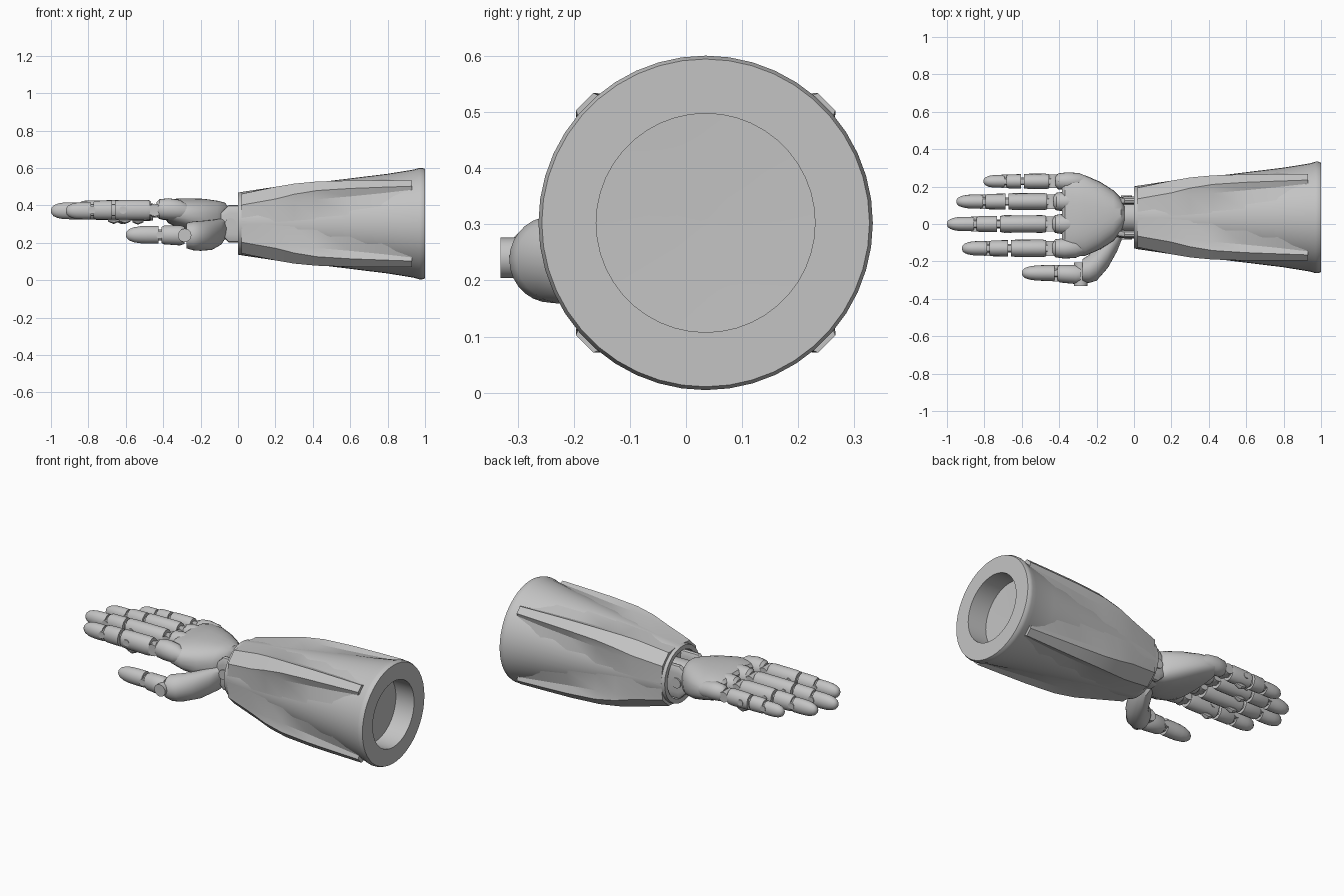
import bpy, bmesh, math
from mathutils import Matrix

grey = bpy.data.materials.new("light_grey")
grey.diffuse_color = (0.55, 0.55, 0.55, 1)
CY, CZ = 0.035, 0.3025   # forearm axis


def loft(name, rings, angle=35):
    """Closed skin through rings of equal point count."""
    bm = bmesh.new()
    loops = [[bm.verts.new(p) for p in ring] for ring in rings]
    n = len(loops[0])
    for a, b in zip(loops, loops[1:]):
        for i in range(n):
            j = (i + 1) % n
            bm.faces.new((a[i], a[j], b[j], b[i]))
    bm.faces.new(loops[0])
    bm.faces.new(loops[-1])
    bmesh.ops.recalc_face_normals(bm, faces=bm.faces)
    return finish(name, bm, angle)


def finish(name, bm, angle=35):
    mesh = bpy.data.meshes.new(name)
    bm.to_mesh(mesh)
    bm.free()
    mesh.materials.append(grey)
    ob = bpy.data.objects.new(name, mesh)
    bpy.context.collection.objects.link(ob)
    bpy.ops.object.select_all(action='DESELECT')
    ob.select_set(True)
    bpy.context.view_layer.objects.active = ob
    bpy.ops.object.shade_smooth_by_angle(angle=math.radians(angle))
    return ob


def tube(name, stations, n=24, power=1.0):
    """Stations along x: (x, y, z, half width, half height)."""
    def sp(v):
        return math.copysign(abs(v) ** power, v)
    rings = []
    for x, y, z, ry, rz in stations:
        rings.append([(x, y + ry * sp(math.cos(t)), z + rz * sp(math.sin(t)))
                      for t in (2 * math.pi * i / n for i in range(n))])
    return loft(name, rings)


def pin(name, x, y, z, r, length, axis='Y'):
    bm = bmesh.new()
    rot = Matrix.Rotation(math.pi / 2, 4, 'X' if axis == 'Y' else 'Y')
    bmesh.ops.create_cone(bm, cap_ends=True, segments=16, radius1=r, radius2=r,
                          depth=length, matrix=Matrix.Translation((x, y, z)) @ rot)
    return finish(name, bm)


def core_r(x):
    return 0.168 + 0.123 * x


# Forearm core with wrist recess and rear socket
profile = [(0.06, 0.01), (0.06, 0.135), (0, 0.14), (0, 0.166), (0.2, core_r(.2)),
           (0.5, core_r(.5)), (0.8, core_r(.8)), (0.94, 0.289), (0.97, 0.298),
           (0.985, 0.298), (1.0, 0.292), (1.0, 0.195), (0.88, 0.195), (0.875, 0.01)]
tube("forearm_core", [(x, CY, CZ, r, r) for x, r in profile], 44)

# Four raised diagonal plates: a narrow flat top with steep walls down to
# broad shoulders that fade into the core, leaving arrow shaped grooves.
# x, flat top distance, its half width, shoulder height and half width, foot angle
plate = [(0.02, 0.183, 0.042, 0.172, 0.052, 45), (0.2, 0.232, 0.046, 0.212, 0.066, 45),
         (0.3, 0.262, 0.040, 0.230, 0.064, 42), (0.42, 0.284, 0.034, 0.242, 0.058, 40),
         (0.6, 0.296, 0.030, 0.256, 0.050, 35), (0.77, 0.301, 0.026, 0.272, 0.042, 25),
         (0.93, 0.305, 0.022, 0.286, 0.030, 7)]
for k in range(4):
    base = math.radians(45 + 90 * k)
    rings = []
    for x, d, w, sd, sw, foot in plate:
        f, r = math.radians(foot), core_r(x) * 0.995
        half = [(r * math.cos(f), r * math.sin(f)), (sd, sw), (d, w)]
        sec = [(u, -v) for u, v in half] + half[::-1] + [(0.15 + 0.08 * x, 0)]
        rings.append([(x, CY + u * math.cos(base) - v * math.sin(base),
                       CZ + u * math.sin(base) + v * math.cos(base)) for u, v in sec])
    loft(f"forearm_plate_{k + 1}", rings, 20)

# Wrist barrel, side links and cross pin
pin("wrist_barrel", 0.0, CY + 0.005, CZ, 0.085, 0.18, 'X')
for s in (-1, 1):
    tube(f"wrist_link_{'left' if s > 0 else 'right'}",
         [(-0.09, CY + s * 0.085, CZ, 0.02, 0.06), (-0.05, CY + s * 0.09, CZ, 0.022, 0.1),
          (0.07, CY + s * 0.09, CZ, 0.022, 0.1)], 16, 0.6)
pin("wrist_pin", -0.04, CY, CZ, 0.03, 0.235)

# Palm
tube("palm", [(-0.05, 0.05, 0.32, 0.05, 0.07), (-0.07, 0.05, 0.32, 0.09, 0.095),
              (-0.11, 0.045, 0.325, 0.135, 0.1), (-0.18, 0.045, 0.335, 0.18, 0.1),
              (-0.26, 0.045, 0.35, 0.215, 0.088), (-0.33, 0.05, 0.36, 0.22, 0.076),
              (-0.37, 0.05, 0.365, 0.21, 0.062), (-0.385, 0.05, 0.365, 0.195, 0.045)], 32, 0.8)

# Fingers: y, z, tip, middle joint, knuckle, scale
fingers = {"index": (-0.13, 0.375, -0.92, -0.665, -0.40, 1.0),
           "middle": (0.0, 0.375, -1.0, -0.725, -0.40, 1.0),
           "ring": (0.12, 0.372, -0.95, -0.68, -0.395, 0.97),
           "little": (0.228, 0.365, -0.805, -0.595, -0.385, 0.88)}


def fingertip(name, tip, back, y, z, ry, rz):
    """Rounded bullet shape from the tip to a flat back."""
    length = back - tip
    tube(name, [(tip + length * t, y, z, ry * k, rz * k) for t, k in
                ((0, .15), (.03, .4), (.1, .64), (.25, .85), (.45, .97), (.7, 1), (1, 1))], 20)


for name, (y, z, tip, mid, kn, s) in fingers.items():
    ry, rz = 0.046 * s, 0.054 * s
    dist = tip + (mid - tip) * 0.53
    fingertip(f"{name}_tip", tip, dist, y, z - 0.004, ry * 0.84, rz * 0.84)
    tube(f"{name}_middle_segment",
         [(dist + 0.012, y, z, ry * 0.8, rz * 0.8), (dist + 0.025, y, z, ry * 0.92, rz * 0.92),
          (mid - 0.008, y, z, ry * 0.95, rz * 0.95)], 20)
    tube(f"{name}_base_segment",
         [(mid + 0.008, y, z, ry * 0.94, rz * 0.94), (mid + 0.035, y, z, ry, rz),
          (kn - 0.09, y, z, ry * 1.02, rz * 1.02), (kn - 0.07, y, z, ry * 0.95, rz * 0.95)], 20)
    # hinge tongues and pins
    tube(f"{name}_hinge_core",
         [(dist - 0.02, y, z, ry * 0.5, rz * 0.6), (kn + 0.03, y, z, ry * 0.5, rz * 0.6)], 12, 0.6)
    pin(f"{name}_tip_pin", dist + 0.004, y, z, 0.02 * s, ry * 1.75)
    pin(f"{name}_middle_pin", mid + 0.05, y, z, 0.02 * s, ry * 2.04)
    pin(f"{name}_knuckle_pin", kn - 0.045, y, z, 0.034 * s, ry * 1.75)
    # knuckle cover blending into the palm
    tube(f"{name}_knuckle",
         [(kn - 0.035, y, z + 0.005, ry * 0.75, rz * 0.7), (kn - 0.02, y, z + 0.005, ry * 1.05, rz * 0.98),
          (kn + 0.03, y, z + 0.005, ry * 1.2, rz * 1.08), (kn + 0.09, y, z, ry * 1.1, rz * 1.0),
          (kn + 0.14, y, z - 0.01, ry * 0.6, rz * 0.6)], 20)
    # lower tendon guide
    tube(f"{name}_tendon_guide",
         [(mid + 0.03, y, z - rz, 0.012, 0.008), (mid + 0.06, y, z - rz, 0.018, 0.022),
          (mid + 0.09, y, z - rz, 0.012, 0.008)], 10)

# Thumb base mound with an open front cup
tube("thumb_base", [(-0.20, -0.24, 0.238, 0.03, 0.04), (-0.255, -0.25, 0.238, 0.045, 0.055),
                    (-0.275, -0.25, 0.238, 0.062, 0.068), (-0.24, -0.24, 0.237, 0.075, 0.077),
                    (-0.20, -0.208, 0.237, 0.095, 0.08), (-0.14, -0.125, 0.242, 0.11, 0.08),
                    (-0.09, -0.05, 0.26, 0.095, 0.07), (-0.06, -0.01, 0.28, 0.06, 0.045)], 28)
# Thumb segments
fingertip("thumb_tip", -0.60, -0.425, -0.262, 0.243, 0.042, 0.047)
tube("thumb_segment", [(-0.41, -0.266, 0.242, 0.038, 0.042), (-0.395, -0.266, 0.242, 0.047, 0.05),
                       (-0.31, -0.27, 0.24, 0.051, 0.054), (-0.285, -0.27, 0.24, 0.046, 0.046)], 20)
tube("thumb_hinge_core", [(-0.44, -0.263, 0.242, 0.022, 0.03),
                          (-0.22, -0.255, 0.24, 0.028, 0.034)], 12, 0.6)
pin("thumb_tip_pin", -0.417, -0.264, 0.242, 0.02, 0.088)
pin("thumb_base_pin", -0.285, -0.268, 0.24, 0.036, 0.125)
